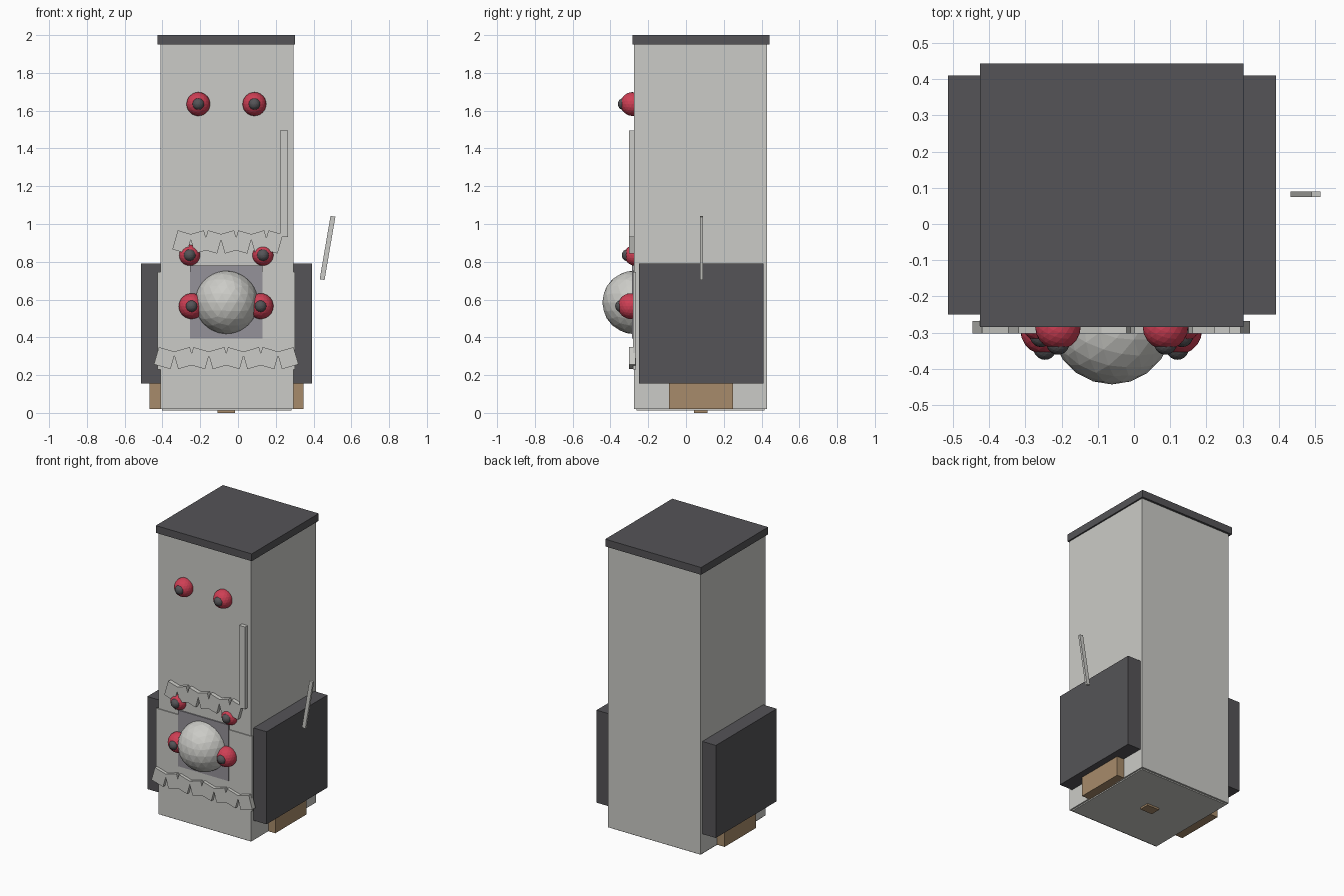
import bpy, bmesh, math
from mathutils import Matrix

if "Cube" in bpy.data.objects:
    bpy.data.objects.remove(bpy.data.objects["Cube"])


def material(name, rgb):
    m = bpy.data.materials.new(name)
    m.diffuse_color = (*rgb, 1)
    m.use_nodes = True
    m.node_tree.nodes["Principled BSDF"].inputs["Base Color"].default_value = m.diffuse_color
    return m


LIGHT = material("light_grey", (0.60, 0.60, 0.57))
DARK = material("charcoal", (0.09, 0.088, 0.095))
RED = material("red", (0.62, 0.05, 0.09))
WOOD = material("wood", (0.39, 0.26, 0.145))
GLASS = material("tinted_window", (0.30, 0.29, 0.32))


def finish(name, bm, mat):
    mesh = bpy.data.meshes.new(name)
    bm.to_mesh(mesh)
    bm.free()
    mesh.materials.append(mat)
    ob = bpy.data.objects.new(name, mesh)
    bpy.context.collection.objects.link(ob)
    return ob


def add_box(bm, x, y, z, tilt=0):
    """Box from (min, max) ranges, tilted about y through its centre."""
    r = (x, y, z)
    mid = [(a + b) / 2 for a, b in r]
    size = [b - a for a, b in r]
    mat = Matrix.Translation(mid) @ Matrix.Rotation(tilt, 4, 'Y') @ Matrix.Diagonal((*size, 1))
    bmesh.ops.create_cube(bm, size=1, matrix=mat)


def box(name, x, y, z, mat, tilt=0):
    bm = bmesh.new()
    add_box(bm, x, y, z, tilt)
    return finish(name, bm, mat)


def ball(name, loc, radius, mat, detail=3):
    bm = bmesh.new()
    bmesh.ops.create_icosphere(bm, subdivisions=detail, radius=radius,
                               matrix=Matrix.Translation(loc))
    return finish(name, bm, mat)


# Tall cabinet with lid and base
box("body", (-0.41, 0.293), (-0.275, 0.428), (0.02, 1.95), LIGHT)
box("lid", (-0.425, 0.303), (-0.284, 0.443), (1.95, 2.0), DARK)
box("base_plate", (-0.402, 0.283), (-0.262, 0.415), (0.012, 0.02), LIGHT)
box("base_peg", (-0.108, -0.015), (0.043, 0.113), (0.0, 0.014), WOOD)

# Side boxes on wooden feet
for side, s in (("left", -1), ("right", 1)):
    def xr(a, b):
        return tuple(sorted((-0.061 + s * a, -0.061 + s * b)))
    box(side + "_side_box", xr(0.35, 0.453), (-0.25, 0.41), (0.155, 0.79), DARK)
    box(side + "_foot", xr(0.34, 0.407), (-0.09, 0.25), (0.02, 0.156), WOOD)

# Front door, window and handle
box("door", (-0.427, 0.303), (-0.281, -0.266), (0.23, 0.745), LIGHT)
box("window", (-0.255, 0.13), (-0.287, -0.279), (0.395, 0.78), GLASS)
box("handle", (0.222, 0.265), (-0.303, -0.27), (0.93, 1.495), LIGHT)

# Side lever
box("lever", (0.461, 0.487), (0.075, 0.09), (0.703, 1.043), LIGHT, math.radians(9.7))


# Rows of splayed teeth, in pairs that meet at the top
def teeth(name, x0, pitch, count, zmid, height):
    bm = bmesh.new()
    w = pitch * 0.5
    for i in range(count):
        sign = 1 if i % 2 == 0 else -1
        xc = x0 + (i // 2) * pitch + (-sign) * pitch * 0.28
        add_box(bm, (xc - w / 2, xc + w / 2), (-0.303, -0.268),
                (zmid - height / 2, zmid + height / 2), sign * math.radians(16))
    return finish(name, bm, LIGHT)


teeth("upper_teeth", -0.25, 0.16, 7, 0.905, 0.105)
teeth("lower_teeth", -0.337, 0.183, 8, 0.29, 0.095)

# Round nose on the window
ball("nose", (-0.061, -0.275, 0.585), 0.168, LIGHT)

# Three pairs of eyes: x positions, y, z, radius
for row, xs, y, z, r in (("top", (-0.21, 0.087), -0.284, 1.635, 0.063),
                         ("middle", (-0.256, 0.132), -0.27, 0.835, 0.056),
                         ("lower", (-0.246, 0.12), -0.293, 0.565, 0.068)):
    for side, x in zip(("left", "right"), xs):
        ball(f"{row}_{side}_eye", (x, y, z), r, RED)
        ball(f"{row}_{side}_pupil", (x, y - r + 0.018, z), 0.032, DARK)
